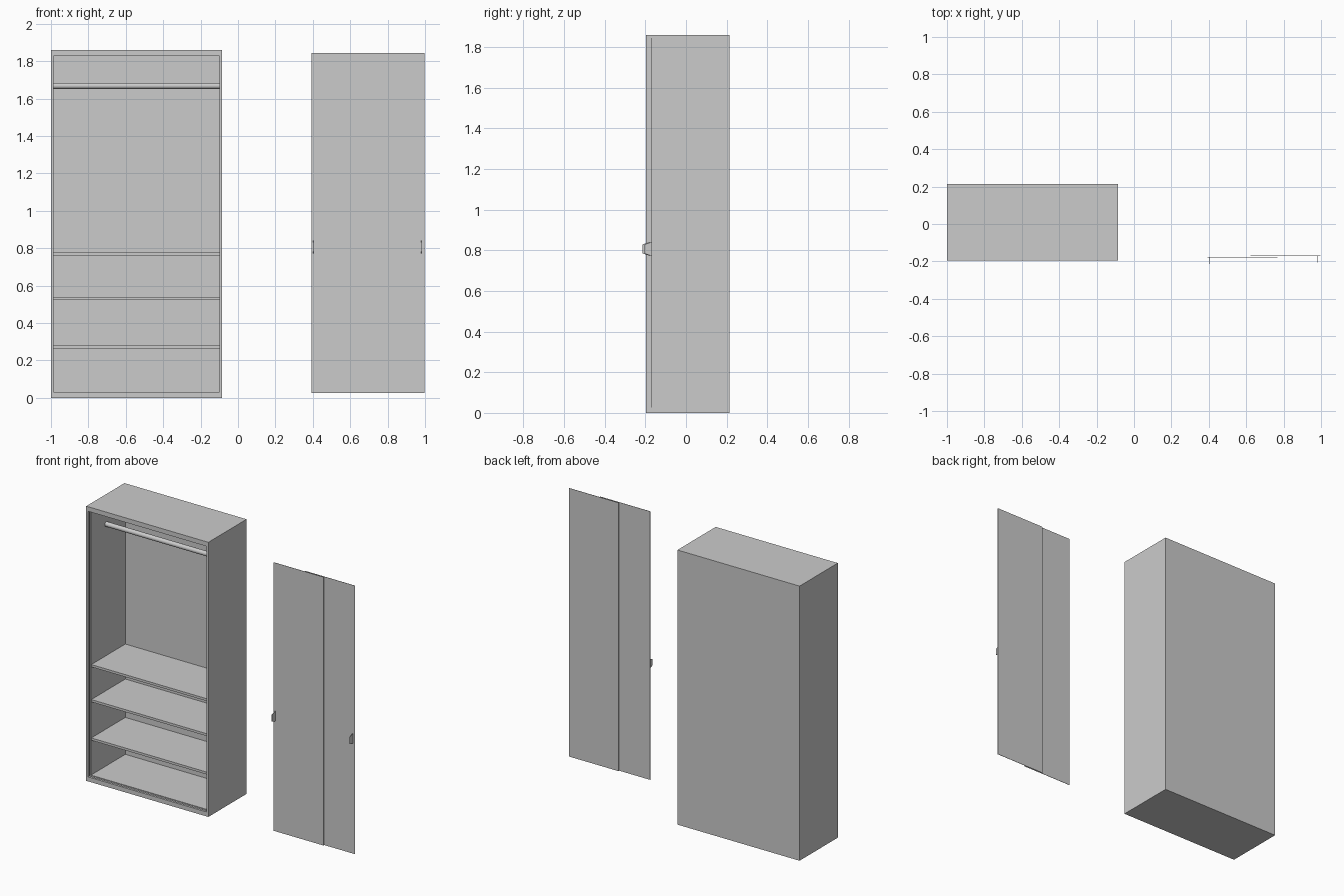
import bpy, bmesh
from math import pi

if "Cube" in bpy.data.objects:
    bpy.data.objects.remove(bpy.data.objects["Cube"])

X0, X1 = -1.0, -0.085      # carcass width
YF, YB = -0.196, 0.213     # carcass depth
H = 1.86


def make(name, bm):
    bmesh.ops.recalc_face_normals(bm, faces=bm.faces[:])
    me = bpy.data.meshes.new(name)
    bm.to_mesh(me)
    bm.free()
    ob = bpy.data.objects.new(name, me)
    bpy.context.collection.objects.link(ob)
    return ob


def box(name, x0, x1, y0, y1, z0, z1):
    bm = bmesh.new()
    bmesh.ops.create_cube(bm, size=1)
    for v in bm.verts:
        v.co = ((x0 + x1) / 2 + v.co.x * (x1 - x0),
                (y0 + y1) / 2 + v.co.y * (y1 - y0),
                (z0 + z1) / 2 + v.co.z * (z1 - z0))
    return make(name, bm)


# Carcass: rectangular rings lofted from the back, round the front edge, to the inner back
# each ring: depth, side inset, bottom inset, top inset
rings = [(YB, 0, 0, 0), (YF, 0, 0, 0),
         (YF, .013, .03, .031), (-.181, .013, .03, .031),
         (-.181, .007, .025, .015), (-.164, .007, .025, .015),   # sliding door groove
         (-.164, .013, .03, .031), (.204, .013, .03, .031)]
bm = bmesh.new()
loops = []
for y, s, b, t in rings:
    loops.append([bm.verts.new(p) for p in ((X0 + s, y, b), (X1 - s, y, b),
                                            (X1 - s, y, H - t), (X0 + s, y, H - t))])
for a, b in zip(loops, loops[1:]):
    for i in range(4):
        j = (i + 1) % 4
        bm.faces.new((a[i], a[j], b[j], b[i]))
bm.faces.new(loops[0])
bm.faces.new(loops[-1])
make("wardrobe_carcass", bm)

# Shelves
for i, z in enumerate((.272, .532, .769)):
    box(f"shelf_{i + 1}", X0 + .012, X1 - .012, -.16, .205, z - .008, z + .008)

# Hanging rail
bpy.ops.mesh.primitive_cylinder_add(vertices=32, radius=.016, depth=X1 - X0 - .024,
                                    location=((X0 + X1) / 2, 0, 1.668), rotation=(0, pi / 2, 0))
bpy.context.object.name = "hanging_rail"
bpy.ops.object.shade_smooth_by_angle()

# Sliding doors, laid out beside the carcass, each with a flat tapered handle
for side, x0, y, hx in (("left", .392, -.177, .403), ("right", .622, -.169, .979)):
    box(f"{side}_door", x0, x0 + .374, y - .001, y + .001, .027, 1.845)
    bm = bmesh.new()
    prof = ((y, .772), (y - .036, .784), (y - .036, .829), (y, .841))
    a, b = ([bm.verts.new((hx + d, py, pz)) for py, pz in prof] for d in (-.0015, .0015))
    bm.faces.new(a)
    bm.faces.new(b)
    for i in range(4):
        j = (i + 1) % 4
        bm.faces.new((a[i], a[j], b[j], b[i]))
    make(f"{side}_door_handle", bm)
